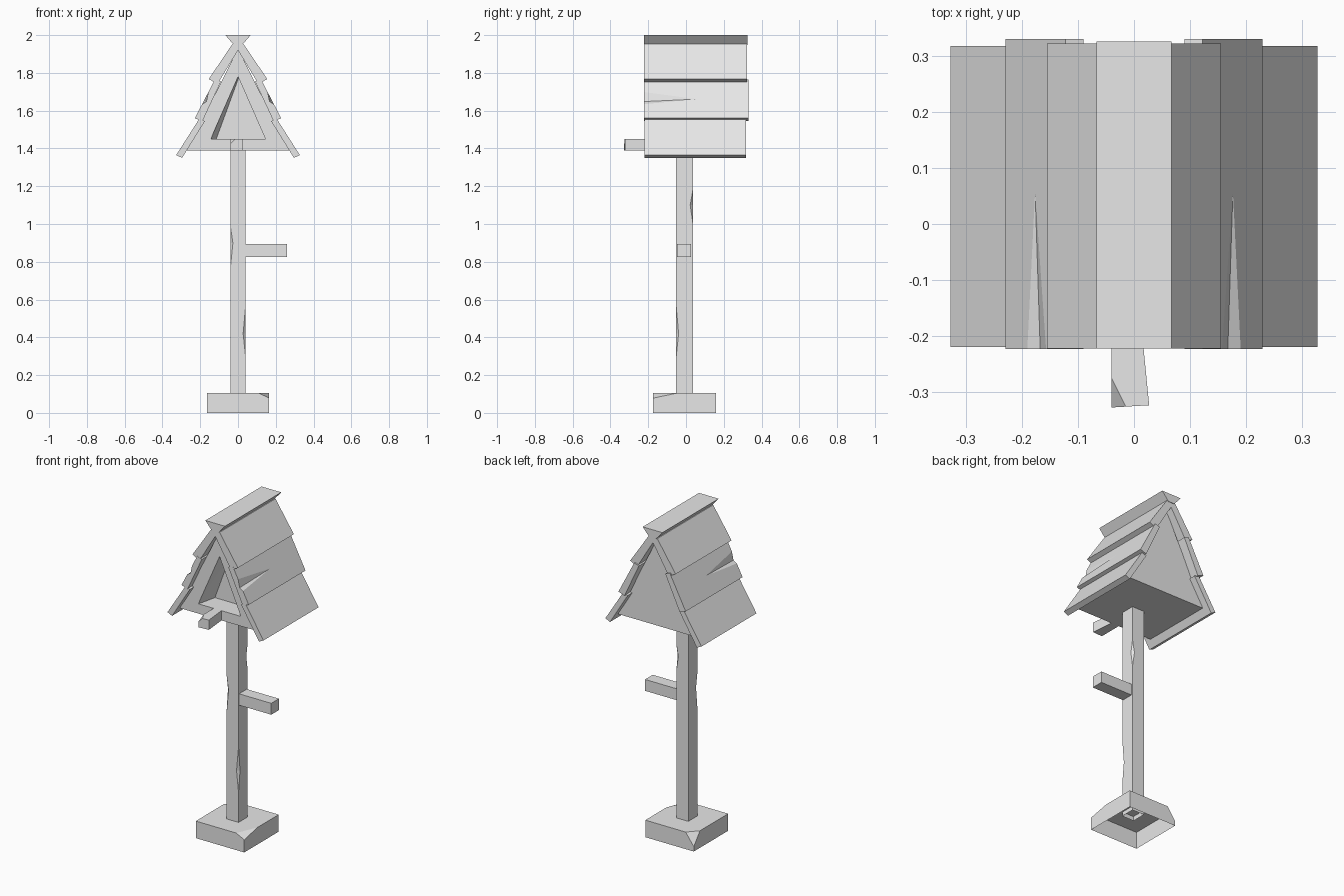
import bpy, bmesh
from mathutils import Vector

cube = bpy.data.objects.get("Cube")
if cube:
    bpy.data.objects.remove(cube, do_unlink=True)

grey = bpy.data.materials.new("plain_grey")
grey.use_nodes = True
grey.diffuse_color = (0.8, 0.8, 0.8, 1)
grey.node_tree.nodes["Principled BSDF"].inputs["Base Color"].default_value = (0.8, 0.8, 0.8, 1)


def finish(name, bm):
    """Turn a bmesh into a flat shaded grey object."""
    mesh = bpy.data.meshes.new(name)
    bm.to_mesh(mesh)
    bm.free()
    mesh.materials.append(grey)
    obj = bpy.data.objects.new(name, mesh)
    bpy.context.scene.collection.objects.link(obj)
    return obj


def hull(points):
    """Convex solid around a few points."""
    bm = bmesh.new()
    for p in points:
        bm.verts.new(p)
    bmesh.ops.convex_hull(bm, input=bm.verts[:])
    bmesh.ops.dissolve_limit(bm, angle_limit=0.001, verts=bm.verts[:], edges=bm.edges[:])
    bmesh.ops.recalc_face_normals(bm, faces=bm.faces[:])
    return bm


def box(x, y, z):
    return hull([(a, b, c) for a in x for b in y for c in z])


def prism(profile, y0, y1):
    """Extrude an x-z profile along y."""
    return hull([(x, y, z) for y in (y0, y1) for x, z in profile])


def chip(bm, a, b, c, inside):
    """Slice off a corner through three points, keeping the inside point."""
    a, b, c = Vector(a), Vector(b), Vector(c)
    normal = (b - a).cross(c - a).normalized()
    if (Vector(inside) - a).dot(normal) > 0:
        normal = -normal
    geom = bm.verts[:] + bm.edges[:] + bm.faces[:]
    bmesh.ops.bisect_plane(bm, geom=geom, plane_co=a, plane_no=normal, clear_outer=True)
    bmesh.ops.holes_fill(bm, edges=[e for e in bm.edges if e.is_boundary])
    bmesh.ops.recalc_face_normals(bm, faces=bm.faces[:])


def carve(obj, cutter_bm):
    """Cut a solid out of an object and discard the cutter."""
    cutter = finish("cutter", cutter_bm)
    cutter.hide_render = True
    mod = obj.modifiers.new("carve", "BOOLEAN")
    mod.operation, mod.solver, mod.object = "DIFFERENCE", "EXACT", cutter
    bpy.context.view_layer.objects.active = obj
    bpy.ops.object.modifier_apply(modifier=mod.name)
    bpy.data.objects.remove(cutter, do_unlink=True)


# Base: shell open underneath, with two chipped corners
bm = box((-0.165, 0.165), (-0.175, 0.16), (0, 0.105))
chip(bm, (0.11, -0.175, 0.105), (0.165, -0.045, 0.105), (0.165, -0.175, 0.078), (0, 0, 0.05))
chip(bm, (-0.165, 0.1, 0.105), (-0.11, 0.16, 0.105), (-0.165, 0.16, 0.03), (0, 0, 0.05))
bottom = [f for f in bm.faces if f.normal.z < -0.9]
bmesh.ops.delete(bm, geom=bottom, context="FACES")
finish("base", bm)

# Post with a hollow foot and nicked edges
bm = box((-0.041, 0.041), (-0.053, 0.036), (0.08, 1.4))
foot = [f for f in bm.faces if f.normal.z < -0.9]
bmesh.ops.inset_region(bm, faces=foot, thickness=0.016)
for v in foot[0].verts:
    v.co.z += 0.12
post = finish("post", bm)
nicks = [(1, -1, 0.25, 0.42, 0.62), (-1, -1, 0.72, 0.9, 1.02), (1, 1, 0.98, 1.1, 1.2)]
for sx, sy, low, mid, high in nicks:
    cx = sx * 0.041
    cy = 0.036 if sy > 0 else -0.053
    out = 0.002
    carve(post, hull([
        (cx + sx * out, cy + sy * out, low), (cx + sx * out, cy + sy * out, high),
        (cx - sx * 0.016, cy + sy * out, mid), (cx + sx * out, cy - sy * 0.016, mid),
        (cx + sx * 0.02, cy + sy * 0.02, mid)]))

# Side arm
finish("side_arm", box((0.035, 0.26), (-0.048, 0.027), (0.825, 0.895)))

# Perch, slightly skewed with a chipped tip
bm = hull([(x, y, z) for z in (1.39, 1.45) for x, y in
           ((-0.04, -0.327), (0.027, -0.323), (0.012, -0.17), (-0.04, -0.17))])
chip(bm, (-0.04, -0.275, 1.45), (-0.014, -0.327, 1.45), (-0.04, -0.327, 1.425), (0, -0.2, 1.42))
finish("perch", bm)

# House body with a tapering triangular opening
body = finish("house_body", prism([(-0.27, 1.39), (0.27, 1.39), (0, 1.93)], -0.18, 0.275))
carve(body, hull([
    (-0.145, -0.19, 1.45), (0.145, -0.19, 1.45), (0, -0.19, 1.78),
    (-0.115, -0.06, 1.45), (0.145, -0.06, 1.45), (0.004, -0.06, 1.775)]))

# Overlapping roof boards, mirrored to both sides
boards = {
    "upper": ([(0, 1.92), (0, 1.96), (0.03, 1.952), (0.155, 1.767), (0.108, 1.742)], -0.222, 0.322),
    "middle": ([(0.09, 1.755), (0.122, 1.765), (0.229, 1.56), (0.188, 1.545)], -0.223, 0.33),
    "lower": ([(0.175, 1.545), (0.205, 1.557), (0.327, 1.365), (0.296, 1.35)], -0.219, 0.317),
}
for side, s in (("left", 1), ("right", -1)):
    for level, (profile, y0, y1) in boards.items():
        board = finish(f"{side}_{level}_board", prism([(s * x, z) for x, z in profile], y0, y1))
        if level == "middle":
            # Split running back from the front end
            front = [(0.2, 1.628), (0.167, 1.648), (0.154, 1.71), (0.21, 1.69)]
            carve(board, hull([(s * x, -0.23, z) for x, z in front] + [(s * 0.177, 0.08, 1.662)]))

# Ridge cap
finish("ridge_cap", prism([(-0.067, 2), (0.067, 2), (0.022, 1.948), (-0.022, 1.948)], -0.222, 0.325))
